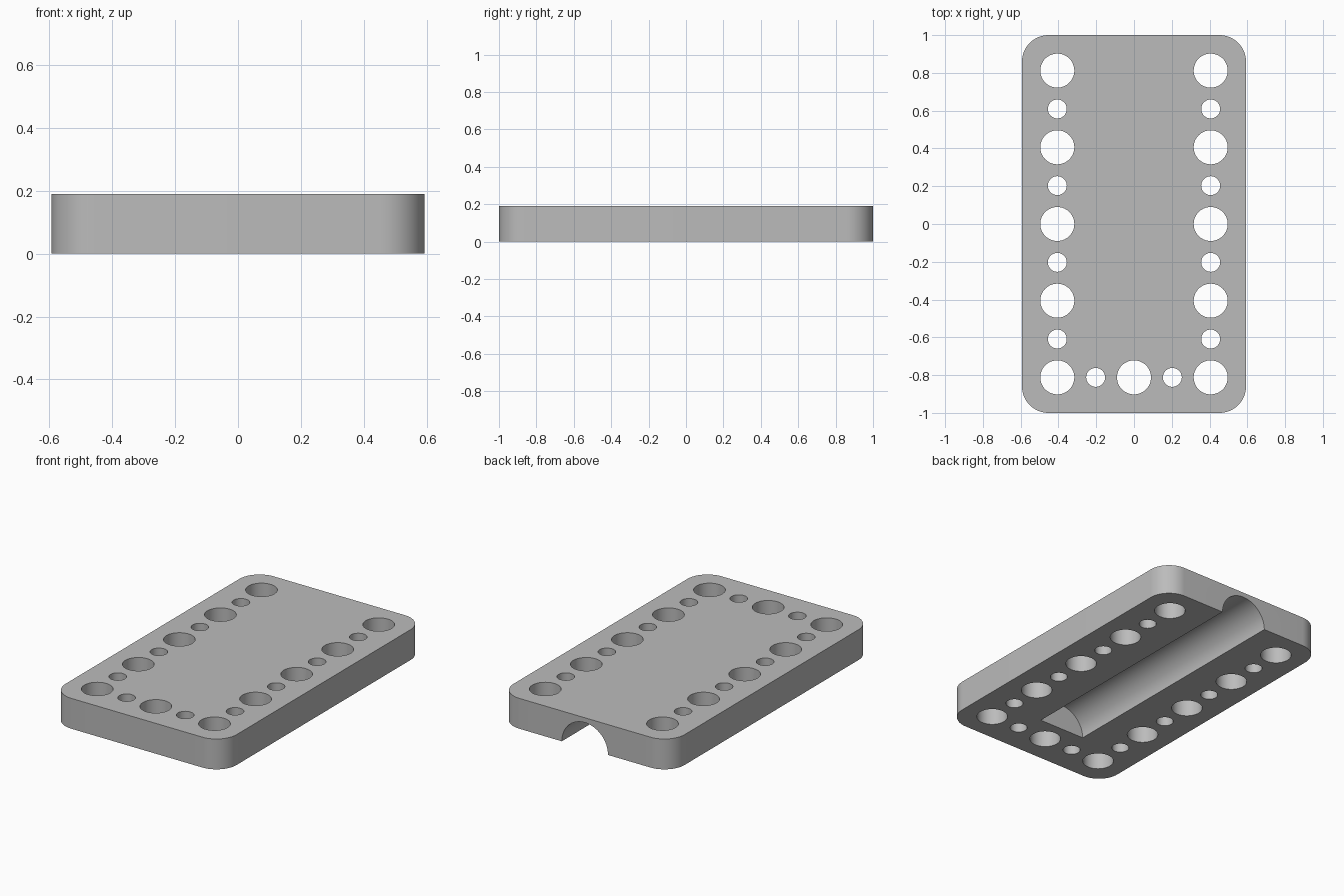
import bpy
import bmesh
from math import radians, pi, sin, cos
from mathutils import Matrix

default = bpy.data.objects.get("Cube")
if default:
    bpy.data.objects.remove(default, do_unlink=True)

HALF_X, HALF_Y, THICK = 0.593, 1.0, 0.19
CORNER, PITCH = 0.14, 0.203
BIG, SMALL = 0.09, 0.05
GROOVE_R, GROOVE_START = 0.16, -0.66

grey = bpy.data.materials.new("grey")
grey.use_nodes = True
colour = (0.5, 0.5, 0.5, 1)
grey.diffuse_color = colour
grey.node_tree.nodes["Principled BSDF"].inputs["Base Color"].default_value = colour


def add_object(name, bm):
    bmesh.ops.recalc_face_normals(bm, faces=bm.faces)
    mesh = bpy.data.meshes.new(name)
    bm.to_mesh(mesh)
    bm.free()
    mesh.materials.append(grey)
    obj = bpy.data.objects.new(name, mesh)
    bpy.context.collection.objects.link(obj)
    return obj


def add_cylinder(bm, radius, depth, matrix):
    bmesh.ops.create_cone(bm, cap_ends=True, segments=64, radius1=radius,
                          radius2=radius, depth=depth, matrix=matrix)


# Rounded plate: corner arcs extruded upward
bm = bmesh.new()
outline = []
corners = [(1, 1), (-1, 1), (-1, -1), (1, -1)]
for quarter, (sx, sy) in enumerate(corners):
    for step in range(17):
        a = (quarter + step / 16) * pi / 2
        outline.append(bm.verts.new((sx * (HALF_X - CORNER) + CORNER * cos(a),
                                     sy * (HALF_Y - CORNER) + CORNER * sin(a), 0)))
base = bm.faces.new(outline)
top = bmesh.ops.extrude_face_region(bm, geom=[base])["geom"]
bmesh.ops.translate(bm, vec=(0, 0, THICK),
                    verts=[v for v in top if isinstance(v, bmesh.types.BMVert)])
plate = add_object("plate", bm)

# Alternating large and small holes down both sides and across the front
bm = bmesh.new()
spots = [(i, j) for i in (-2, 2) for j in range(-4, 5)]
spots += [(i, -4) for i in (-1, 0, 1)]
for i, j in spots:
    radius = SMALL if (i + j) % 2 else BIG
    add_cylinder(bm, radius, 1, Matrix.Translation((i * PITCH, j * PITCH, 0)))
holes = add_object("hole_cutter", bm)

# Half-round groove underneath, open at the back
bm = bmesh.new()
length = HALF_Y + 0.1 - GROOVE_START
place = Matrix.Translation((0, GROOVE_START + length / 2, 0))
add_cylinder(bm, GROOVE_R, length, place @ Matrix.Rotation(pi / 2, 4, "X"))
groove = add_object("groove_cutter", bm)

# Cut the plate and bake the result
for cutter in (holes, groove):
    cutter.hide_render = True
    mod = plate.modifiers.new(cutter.name, "BOOLEAN")
    mod.operation = "DIFFERENCE"
    mod.solver = "EXACT"
    mod.object = cutter
bpy.ops.object.select_all(action="DESELECT")
plate.select_set(True)
bpy.context.view_layer.objects.active = plate
for mod in list(plate.modifiers):
    bpy.ops.object.modifier_apply(modifier=mod.name)
for cutter in (holes, groove):
    bpy.data.objects.remove(cutter, do_unlink=True)
bpy.ops.object.shade_smooth_by_angle(angle=radians(30))
